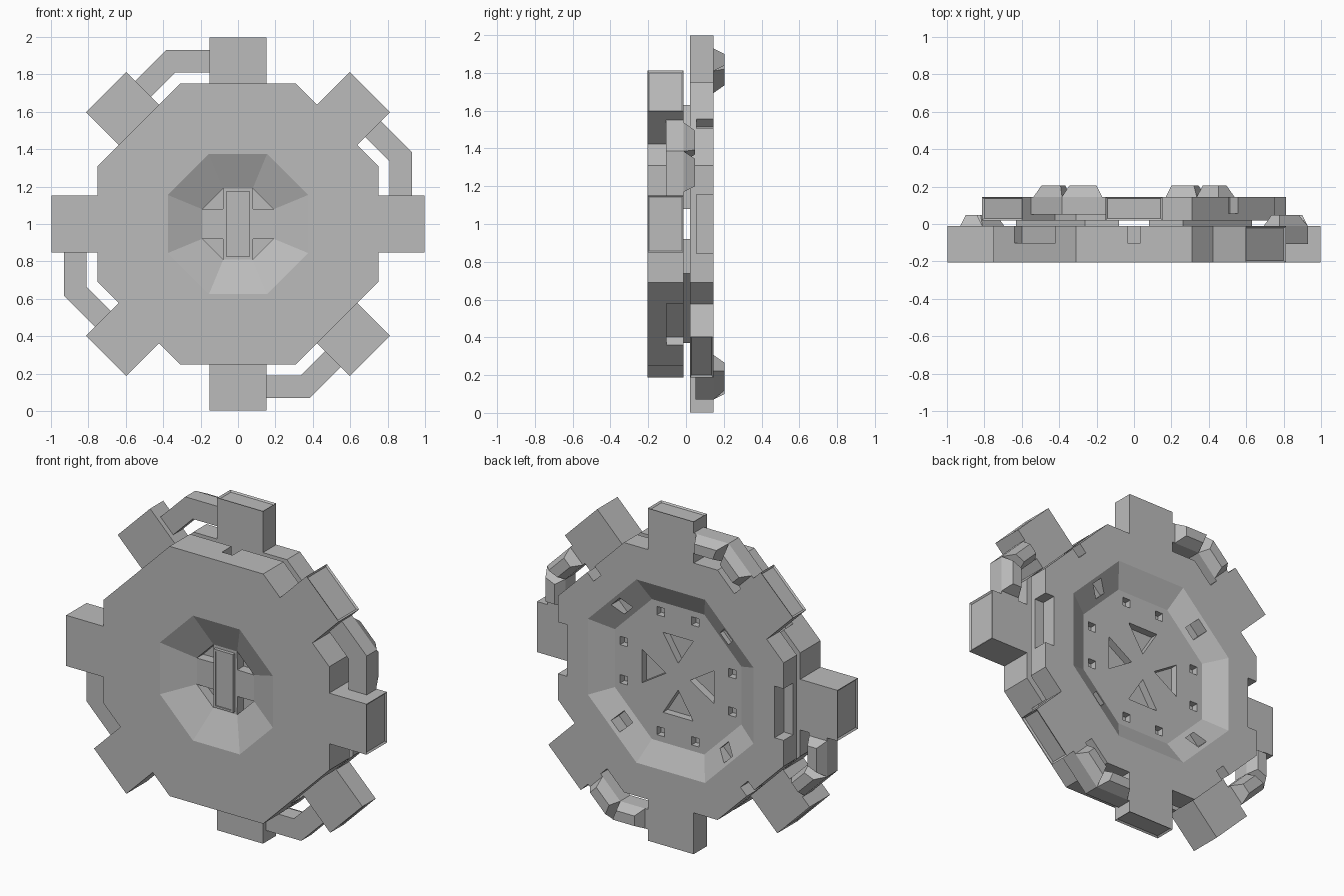
import bpy, bmesh
from math import sin, cos, tan, pi

cube = bpy.data.objects.get("Cube")
if cube:
    bpy.data.objects.remove(cube)

grey = bpy.data.materials.new("plain grey")
grey.use_nodes = True
colour = (0.5, 0.5, 0.5, 1)
grey.diffuse_color = colour
grey.node_tree.nodes["Principled BSDF"].inputs["Base Color"].default_value = colour

T = tan(pi / 8)      # half side of a unit octagon
ARM = 0.152          # half width of an arm


def pt(k, r, t, mirror=False):
    """Point at distance r along direction k (eighths of a turn), offset t sideways."""
    if mirror:
        k, t = 3 - k, -t
    a = k * pi / 4
    return (r * cos(a) - t * sin(a), r * sin(a) + t * cos(a))


def octagon(r):
    return [pt(k, r, r * T) for k in range(8)]


def prism(name, near, y0, y1, far=None):
    """Solid between outline near at y0 and outline far at y1."""
    bm = bmesh.new()
    a = [bm.verts.new((x, y0, z + 1)) for x, z in near]
    b = [bm.verts.new((x, y1, z + 1)) for x, z in (far or near)]
    bm.faces.new(a)
    bm.faces.new(b)
    n = len(a)
    for i in range(n):
        j = (i + 1) % n
        bm.faces.new((a[i], a[j], b[j], b[i]))
    bmesh.ops.recalc_face_normals(bm, faces=bm.faces)
    mesh = bpy.data.meshes.new(name)
    bm.to_mesh(mesh)
    bm.free()
    mesh.materials.append(grey)
    ob = bpy.data.objects.new(name, mesh)
    bpy.context.collection.objects.link(ob)
    return ob


def block(k, r0, r1, t0, t1, mirror=False):
    return [pt(k, r, t, mirror) for r, t in ((r0, t0), (r1, t0), (r1, t1), (r0, t1))]


def cut(ob, near, y0, y1, far=None):
    cutter = prism("cutter", near, y0, y1, far)
    mod = ob.modifiers.new("cut", 'BOOLEAN')
    mod.operation, mod.solver, mod.object = 'DIFFERENCE', 'EXACT', cutter
    bpy.context.view_layer.objects.active = ob
    bpy.ops.object.modifier_apply(modifier=mod.name)
    bpy.data.objects.remove(cutter)


def recess_ends(ob):
    """Thin sunken panel in the end of every arm."""
    bm = bmesh.new()
    bm.from_mesh(ob.data)
    ends = []
    for f in bm.faces:
        c = f.calc_center_median()
        if (c.x ** 2 + (c.z - 1) ** 2) ** 0.5 > 0.98:
            ends.append(f)
    bmesh.ops.inset_individual(bm, faces=ends, thickness=0.014, depth=-0.008)
    bm.to_mesh(ob.data)
    bm.free()


def plate(name, mirror, y0, y1):
    """Octagonal plate with four arms, rim notches and two linking hooks."""
    outline = []
    for k in range(8):
        if k % 4 < 2:
            outline += [pt(k, r, t, mirror) for r, t in
                        ((0.75, -ARM), (0.998, -ARM), (0.998, ARM), (0.75, ARM))]
        outline.append(pt(k, 0.75, 0.75 * T, mirror))
    ob = prism(name, outline, y0, y1)
    recess_ends(ob)
    for h in (0, 4):
        cut(ob, block(h + 2, 0.69, 0.8, -0.035, 0.035, mirror), y1 - 0.09, y1 + 0.01)
        cut(ob, block(h + 3, 0.69, 0.8, -0.155, 0.155, mirror), y1 - 0.09, y1 + 0.01)
        # bent hook between neighbouring arms
        o, i = 0.93, 0.81
        bend = [(h, o, 0.14), (h, o, o * T), (h + 1, o, -0.14),
                (h + 1, i, -0.14), (h, i, i * T), (h, i, 0.14)]
        prism(name + "_hook", [pt(*p, mirror) for p in bend], y1 - 0.095, y1)
        # tapered lugs on the hook
        for k, s in ((h, 1), (h + 1, -1)):
            base = [pt(k, r, s * t, mirror) for r, t in
                    ((o, 0.17), (o, o * T), (i, i * T), (i, 0.17))]
            top = [pt(k, r, s * t, mirror) for r, t in
                   ((0.9, 0.2), (0.9, 0.345), (0.84, 0.32), (0.84, 0.2))]
            prism(name + "_lug", base, y1, y1 + 0.06, top)
    return ob


# front plate with its central pit and corner pockets
front = plate("front_plate", False, -0.205, -0.012)
cut(front, octagon(0.375), -0.205, -0.12, octagon(0.19))
for k in (1, 3, 5, 7):
    cut(front, [pt(k, 0.113, 0), pt(k, 0.19, -0.079), pt(k, 0.19, 0.079)], -0.16, -0.06)

# upright bar in the pit, with a sunken face
bar = prism("centre_bar", block(0, -0.065, 0.065, -0.175, 0.175), -0.14, -0.07)
cut(bar, block(0, -0.053, 0.053, -0.163, 0.163), -0.15, -0.134)

# back plate with its wide dish, spokes and sockets
back = plate("back_plate", True, 0.02, 0.145)
cut(back, octagon(0.42), 0.075, 0.145, octagon(0.55))
for k in range(0, 8, 2):
    cut(back, [pt(k, 0.08, 0), pt(k, 0.24, -0.1), pt(k, 0.24, 0.1)], 0.03, 0.1)
    for t in (-0.115, 0.115):
        cut(back, block(k, 0.335, 0.385, t - 0.025, t + 0.025), 0.035, 0.1)
    cut(back, block(k + 1, 0.45, 0.53, -0.04, 0.04), 0.06, 0.16)

# four spacer quadrants joining the plates
spacer = prism("spacer", octagon(0.63), -0.016, 0.025)
cut(spacer, block(0, -0.8, 0.8, -0.08, 0.08), -0.1, 0.1)
cut(spacer, block(2, -0.8, 0.8, -0.08, 0.08), -0.1, 0.1)
